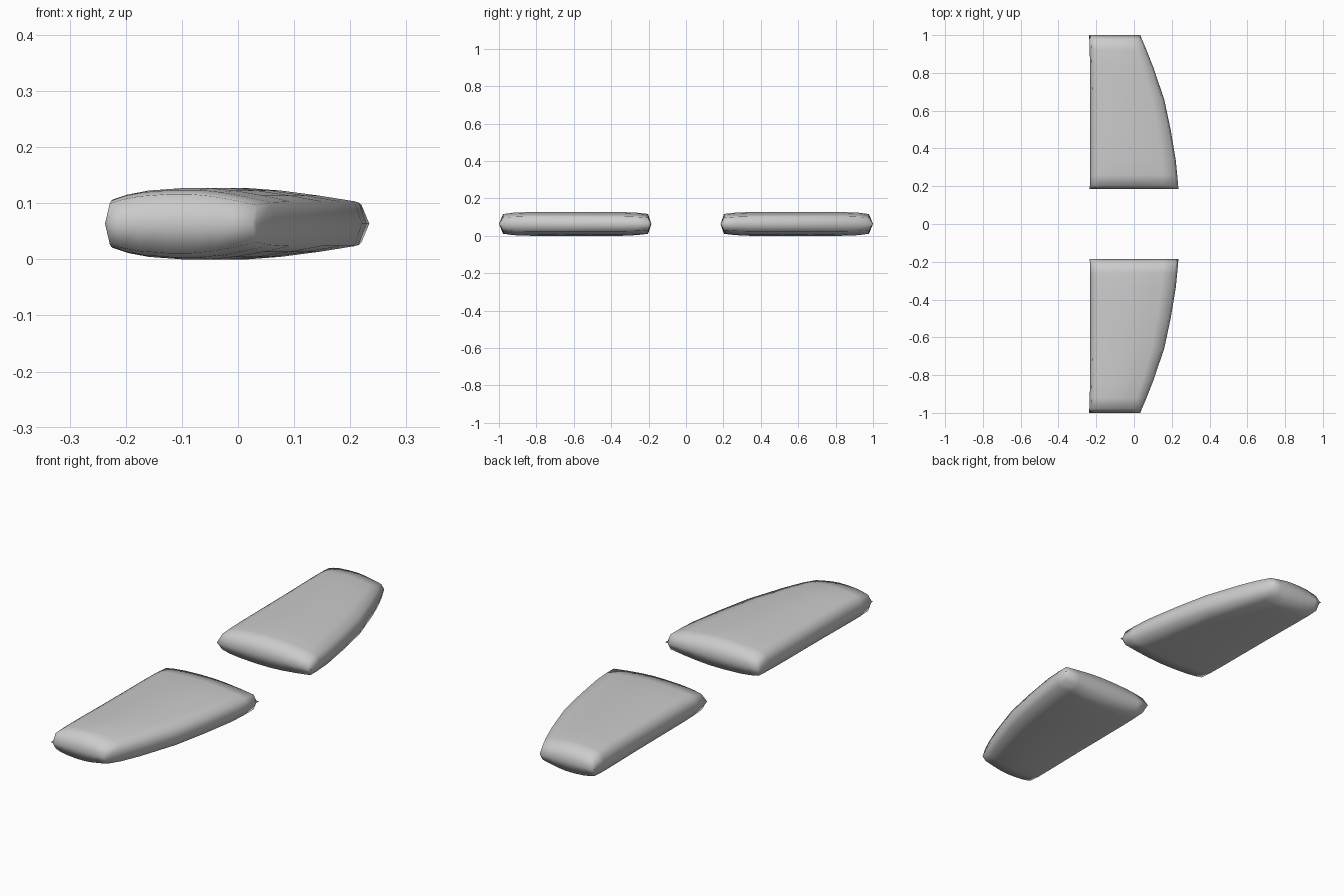
import bpy, bmesh

if "Cube" in bpy.data.objects:
    bpy.data.objects.remove(bpy.data.objects["Cube"])

MID_Z, HALF = 0.0635, 0.0635
# chord stations: fraction across the width, relative thickness
CHORD = [(0, 0), (.03, .68), (.11, .82), (.22, .93), (.4, 1), (.55, 1),
         (.68, .93), (.83, .79), (.97, .63), (1, 0)]
# span stations: y, back edge x, curved edge x, relative thickness
SPAN = [(.185, -.235, .235, 0), (.203, -.234, .234, .84), (.26, -.233, .229, .94),
        (.34, -.232, .221, 1), (.5, -.232, .194, 1), (.66, -.232, .16, 1),
        (.83, -.233, .102, 1), (.92, -.235, .067, .95), (.978, -.237, .042, .83),
        (1, -.238, .033, 0)]


def make_pad(name, side):
    """Pillow-shaped panel: upper and lower skins meeting on a mid-height rim."""
    bm = bmesh.new()
    for sign in (1, -1):
        grid = [[bm.verts.new((x0 + (x1 - x0) * s, side * y,
                               MID_Z + sign * HALF * p * q))
                 for s, p in CHORD] for y, x0, x1, q in SPAN]
        for r0, r1 in zip(grid, grid[1:]):
            for i in range(len(CHORD) - 1):
                bm.faces.new((r0[i], r0[i + 1], r1[i + 1], r1[i]))
    # weld the two skins along the rim
    bmesh.ops.remove_doubles(bm, verts=bm.verts, dist=1e-5)
    bmesh.ops.recalc_face_normals(bm, faces=bm.faces)
    for f in bm.faces:
        f.smooth = True
    mesh = bpy.data.meshes.new(name)
    bm.to_mesh(mesh)
    bm.free()
    obj = bpy.data.objects.new(name, mesh)
    bpy.context.collection.objects.link(obj)
    return obj


# mirrored pair of tapered pads
make_pad("front_pad", -1)
make_pad("back_pad", 1)
